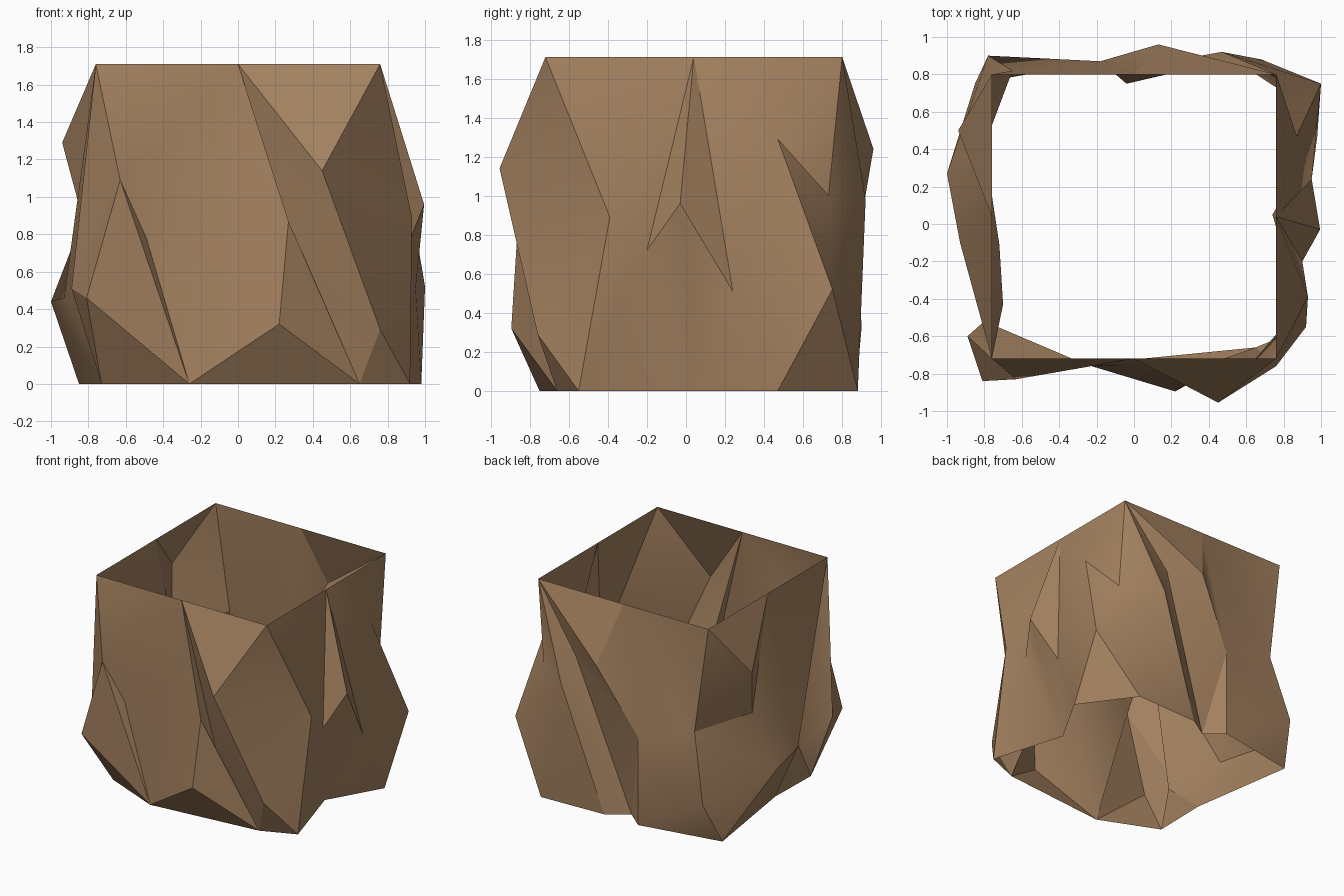
import bpy, bmesh
from mathutils import Vector

if "Cube" in bpy.data.objects:
    bpy.data.objects.remove(bpy.data.objects["Cube"])

H = 1.71                              # rim height

# square rim: corners and side midpoints
FL, FM, FR = (-.76, -.72, H), (0, -.72, H), (.76, -.72, H)
RM, BR, BM = (.76, .04, H), (.76, .80, H), (0, .80, H)
BL, LM = (-.76, .80, H), (-.76, .04, H)

# points shared by neighbouring folds
foot_fl, foot_f, foot_fr = (-.73, -.55, 0), (-.26, -.75, 0), (.92, -.55, 0)
foot_f2, foot_rm, foot_r = (.65, -.66, 0), (.74, .05, 0), (.98, .47, 0)
foot_bl, foot_l, foot_b = (-.85, .75, 0), (-.72, -.11, 0), (-.18, .87, 0)
ridge_f, ridge_f2 = (-.63, -.83, 1.09), (.27, -.86, .87)
bulge_br, knee_b = (1, .75, .52), (-.18, .87, .71)

# fold lines, each running from rim to foot, in order around the sleeve
folds = [
    # front
    [FL, ridge_f, (-.81, -.84, .46), foot_fl],
    [FL, ridge_f, foot_f],
    [FM, (-.49, -.75, .78), foot_f],
    [FM, (-.08, -.76, .70), foot_f],
    [FM, ridge_f2, (.22, -.895, .32), foot_f2],
    [FM, ridge_f2, foot_f2],
    [FM, (.34, -.77, .62), foot_f2],
    [FM, (.45, -.955, 1.14), (.76, -.76, .29), foot_fr],
    # right
    [FR, (.93, -.39, .89), foot_fr],
    [RM, (.90, -.20, .72), foot_rm],
    [RM, (.995, -.03, .96), foot_rm],
    [RM, (.95, .24, .51), foot_r],
    [BR, (.87, .47, 1.29), bulge_br, foot_r],
    # back
    [BR, (.76, .73, 1.0), bulge_br, (.68, .88, 0)],
    [BR, (.47, .92, .98), (.13, .86, 0)],
    [BR, (.39, .85, 1.21), (-.04, .75, 0)],
    [BR, (.13, .96, 1.24), knee_b, foot_b],
    [BM, knee_b, foot_b],
    # left
    [BL, (-.65, .82, .86), (-.78, .90, .33), foot_bl],
    [BL, (-.94, .50, 1.29), (-.83, .34, .88), (-1, .27, .44), foot_bl],
    [LM, (-.93, -.10, .46), foot_l],
    [FL, (-.70, -.43, .29), foot_l],
    [FL, (-.89, -.60, .51), foot_fl],
]

bm = bmesh.new()
verts = {}


def vert(p):
    if p not in verts:
        verts[p] = bm.verts.new(p)
    return verts[p]


def dist(p, q):
    return (Vector(p) - Vector(q)).length


def zip_folds(a, b):
    """Fill between two fold lines with triangles, shortest diagonal first."""
    i = j = 0
    while i < len(a) - 1 or j < len(b) - 1:
        step_a = j == len(b) - 1 or (
            i < len(a) - 1 and dist(a[i + 1], b[j]) < dist(a[i], b[j + 1]))
        tri = (a[i], a[i + 1], b[j]) if step_a else (a[i], b[j + 1], b[j])
        if len(set(tri)) == 3:
            bm.faces.new([vert(p) for p in tri])
        if step_a:
            i += 1
        else:
            j += 1


for k, fold in enumerate(folds):
    zip_folds(fold, folds[(k + 1) % len(folds)])

# crumpled open sleeve
mesh = bpy.data.meshes.new("crumpled_sleeve")
bm.to_mesh(mesh)
bm.free()
sleeve = bpy.data.objects.new("crumpled_sleeve", mesh)
bpy.context.collection.objects.link(sleeve)

brown = bpy.data.materials.new("paper brown")
brown.diffuse_color = (0.37, 0.22, 0.115, 1)
brown.use_nodes = True
brown.node_tree.nodes["Principled BSDF"].inputs["Base Color"].default_value = brown.diffuse_color
mesh.materials.append(brown)

# soft folds with sharp creases
bpy.context.view_layer.objects.active = sleeve
sleeve.select_set(True)
bpy.ops.object.shade_smooth_by_angle(angle=0.52)
